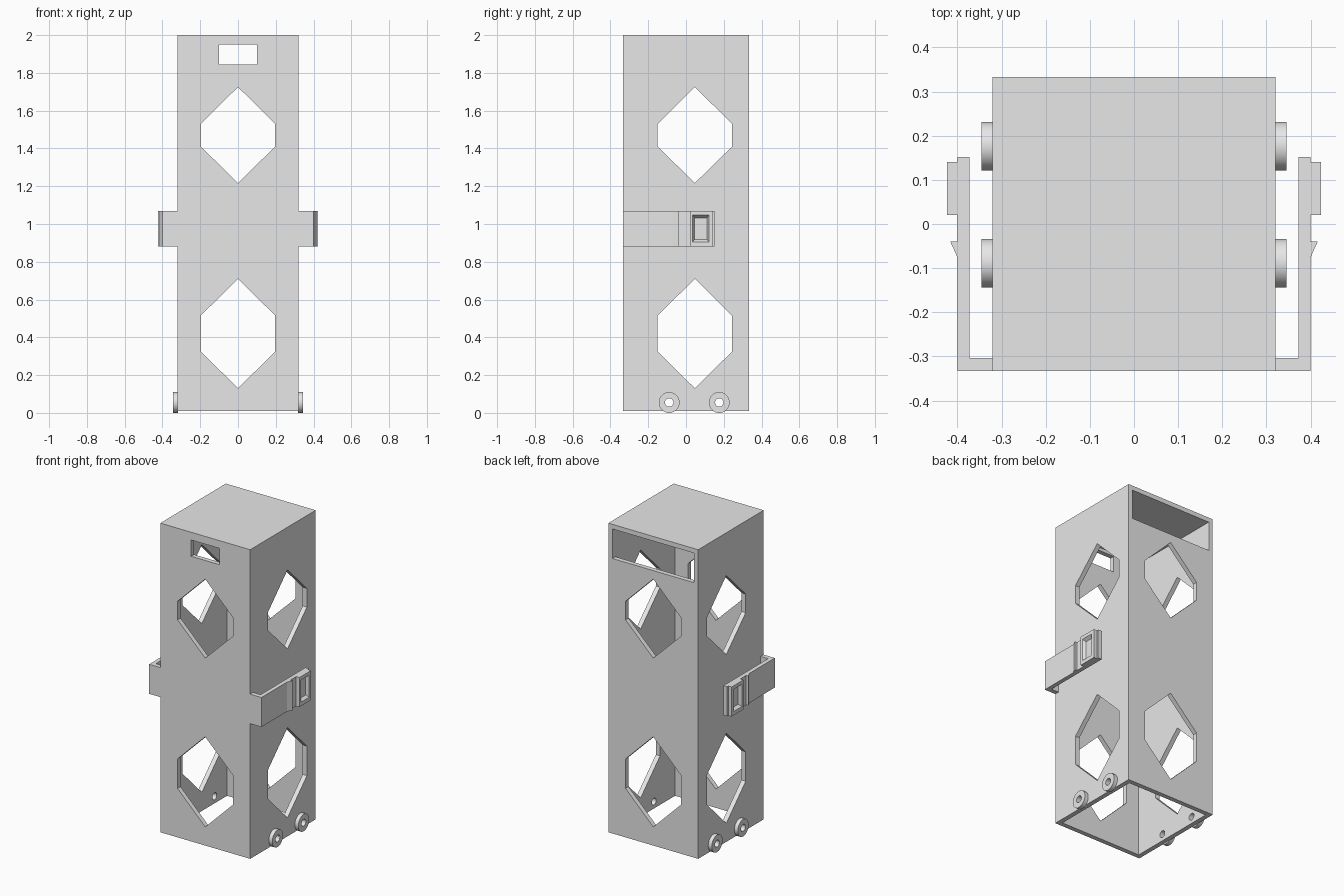
import bpy, bmesh, math
from mathutils import Matrix

cube = bpy.data.objects.get("Cube")
if cube:
    bpy.data.objects.remove(cube, do_unlink=True)

grey = bpy.data.materials.new("plain grey")
grey.use_nodes = True
grey.diffuse_color = (0.8, 0.8, 0.8, 1)
grey.node_tree.nodes["Principled BSDF"].inputs["Base Color"].default_value = (0.8, 0.8, 0.8, 1)


def finish(name, bm):
    bmesh.ops.recalc_face_normals(bm, faces=bm.faces)
    mesh = bpy.data.meshes.new(name)
    bm.to_mesh(mesh)
    bm.free()
    mesh.materials.append(grey)
    ob = bpy.data.objects.new(name, mesh)
    bpy.context.collection.objects.link(ob)
    return ob


def loft(name, start, end):
    """Solid between two matching outlines."""
    bm = bmesh.new()
    a = [bm.verts.new(p) for p in start]
    b = [bm.verts.new(p) for p in end]
    bm.faces.new(a)
    bm.faces.new(b)
    n = len(a)
    for i in range(n):
        j = (i + 1) % n
        bm.faces.new((a[i], a[j], b[j], b[i]))
    return finish(name, bm)


def prism(name, outline, axis, lo, hi):
    """Extrude a 2D outline along the axis x, y or z."""
    def place(d):
        return [{"x": (d, u, v), "y": (u, d, v), "z": (u, v, d)}[axis] for u, v in outline]
    return loft(name, place(lo), place(hi))


def rect(u0, u1, v0, v1):
    return [(u0, v0), (u1, v0), (u1, v1), (u0, v1)]


def box(name, x, y, z):
    return prism(name, rect(*x, *y), "z", *z)


def cylinder_x(name, radius, x, y, z):
    bm = bmesh.new()
    turn = Matrix.Translation((sum(x) / 2, y, z)) @ Matrix.Rotation(math.pi / 2, 4, "Y")
    bmesh.ops.create_cone(bm, cap_ends=True, segments=40, radius1=radius, radius2=radius,
                          depth=x[1] - x[0], matrix=turn)
    return finish(name, bm)


def cut(ob, cutters):
    for c in cutters:
        mod = ob.modifiers.new("cut", "BOOLEAN")
        mod.operation = "DIFFERENCE"
        mod.solver = "EXACT"
        mod.object = c
    bpy.context.view_layer.update()
    graph = bpy.context.evaluated_depsgraph_get()
    mesh = bpy.data.meshes.new_from_object(ob.evaluated_get(graph))
    ob.modifiers.clear()
    ob.data = mesh
    for c in cutters:
        bpy.data.objects.remove(c, do_unlink=True)


def window(centre, bottom, low, high, top):
    """Pointed six-sided opening."""
    w = 0.197
    return [(centre, bottom), (centre + w, low), (centre + w, high),
            (centre, top), (centre - w, high), (centre - w, low)]


WALL = 0.03
HUBS = (-0.089, 0.176)
HUB_Z = 0.055

# Hollow tower, open underneath
tower = box("tower", (-0.32, 0.32), (-0.333, 0.333), (0.01, 2))
cutters = [box("cavity", (-0.32 + WALL, 0.32 - WALL), (-0.333 + WALL, 0.333 - WALL),
               (-0.1, 2 - WALL))]
for heights in ((0.13, 0.325, 0.515, 0.71), (1.217, 1.41, 1.53, 1.725)):
    cutters.append(prism("front_windows", window(0, *heights), "y", -1, 1))
    cutters.append(prism("side_windows", window(0.047, *heights), "x", -1, 1))
cutters.append(box("front_slot", (-0.1, 0.1), (-1, 0), (1.845, 1.95)))
cutters.append(box("back_slot", (-0.29, 0.29), (0, 1), (1.78, 1.97)))
for y in HUBS:
    cutters.append(cylinder_x("axle_hole", 0.022, (-1, 1), y, HUB_Z))
cut(tower, cutters)

for s, side in ((1, "left"), (-1, "right")):
    # Axle hubs
    for y, place in zip(HUBS, ("front", "back")):
        hub = cylinder_x(f"{side}_{place}_hub", 0.055, sorted((s * 0.318, s * 0.345)), y, HUB_Z)
        cut(hub, [cylinder_x("hub_bore", 0.022, (-1, 1), y, HUB_Z)])
        bpy.ops.object.select_all(action="DESELECT")
        hub.select_set(True)
        bpy.context.view_layer.objects.active = hub
        bpy.ops.object.shade_smooth_by_angle(angle=math.radians(35))

    # L-shaped arm and its small ramp
    z = (0.88, 1.07)
    arm = [(0.315, -0.333), (0.4, -0.333), (0.4, 0.152), (0.373, 0.152),
           (0.373, -0.303), (0.315, -0.303)]
    prism(f"{side}_arm", [(s * x, y) for x, y in arm], "z", *z)
    ramp = [(0.399, -0.077), (0.416, -0.04), (0.399, -0.04)]
    prism(f"{side}_ramp", [(s * x, y) for x, y in ramp], "z", *z)

    # Buckle with a tapered pocket
    buckle = box(f"{side}_buckle", (s * 0.399, s * 0.423), (0.02, 0.14), z)
    rim = [(s * 0.424, y, h) for y, h in rect(0.034, 0.121, 0.904, 1.048)]
    floor = [(s * 0.404, y, h) for y, h in rect(0.046, 0.112, 0.918, 1.033)]
    cut(buckle, [loft("pocket", rim, floor)])
